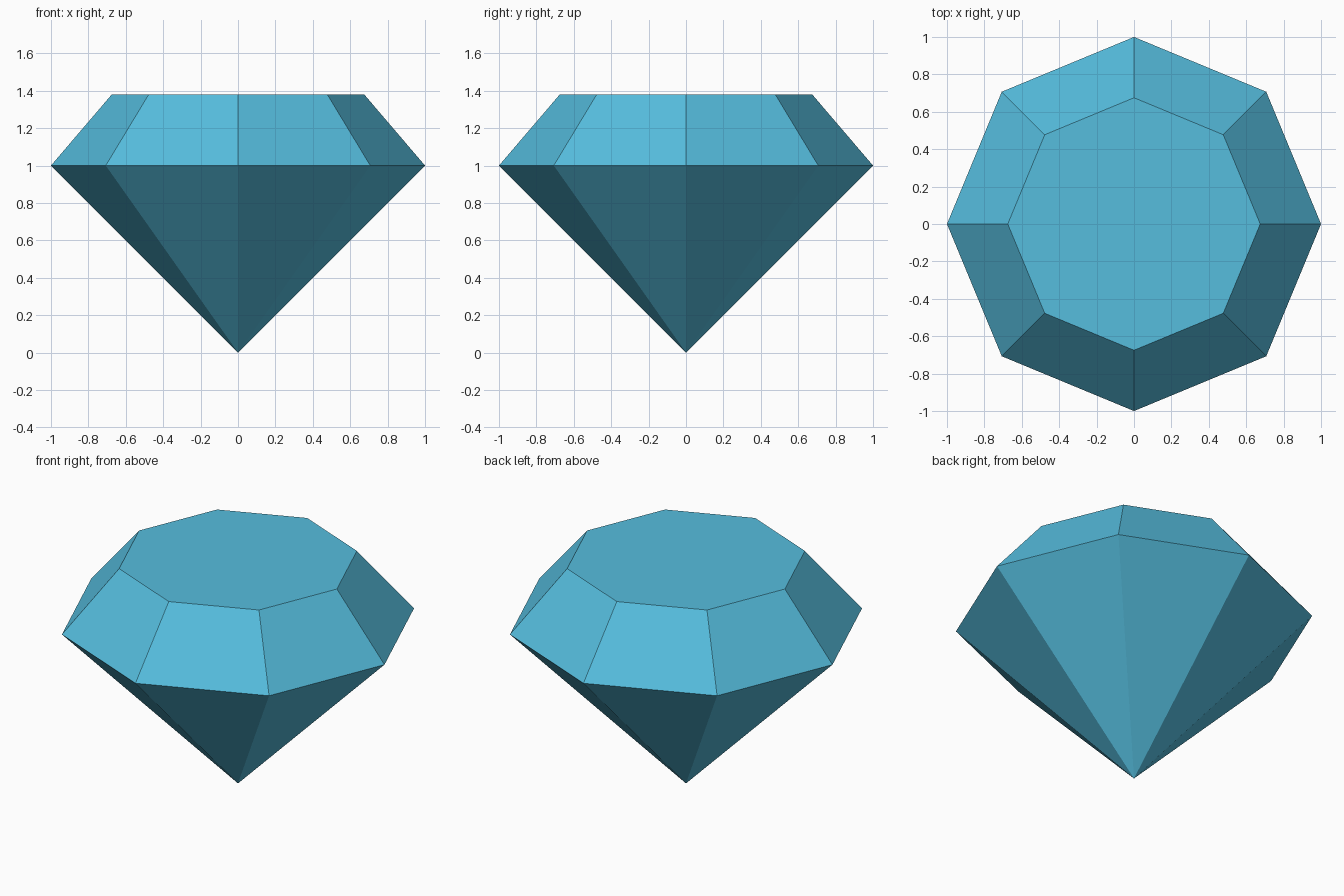
import bpy
import bmesh
from math import cos, sin, tau

SIDES = 8
GIRDLE_R, GIRDLE_Z = 1.0, 1.0
TABLE_R, TABLE_Z = 0.675, 1.38

cube = bpy.data.objects.get("Cube")
if cube:
    bpy.data.objects.remove(cube, do_unlink=True)

# Single gem colour
color = (0.092, 0.51, 0.73, 1.0)
mat = bpy.data.materials.new("gem_blue")
mat.use_nodes = True
mat.diffuse_color = color
mat.node_tree.nodes["Principled BSDF"].inputs["Base Color"].default_value = color


def ring(bm, radius, z):
    """Regular ring of vertices with corners on the x and y axes."""
    return [bm.verts.new((radius * cos(tau * i / SIDES),
                          radius * sin(tau * i / SIDES), z))
            for i in range(SIDES)]


bm = bmesh.new()
tip = bm.verts.new((0, 0, 0))
girdle = ring(bm, GIRDLE_R, GIRDLE_Z)
table = ring(bm, TABLE_R, TABLE_Z)

# Pavilion facets below the girdle, crown facets above it
for i in range(SIDES):
    j = (i + 1) % SIDES
    bm.faces.new((tip, girdle[j], girdle[i]))
    bm.faces.new((girdle[i], girdle[j], table[j], table[i]))

# Flat table on top
bm.faces.new(table)
bmesh.ops.recalc_face_normals(bm, faces=bm.faces)

mesh = bpy.data.meshes.new("cut_gem")
bm.to_mesh(mesh)
bm.free()
mesh.materials.append(mat)
gem = bpy.data.objects.new("cut_gem", mesh)
bpy.context.collection.objects.link(gem)
